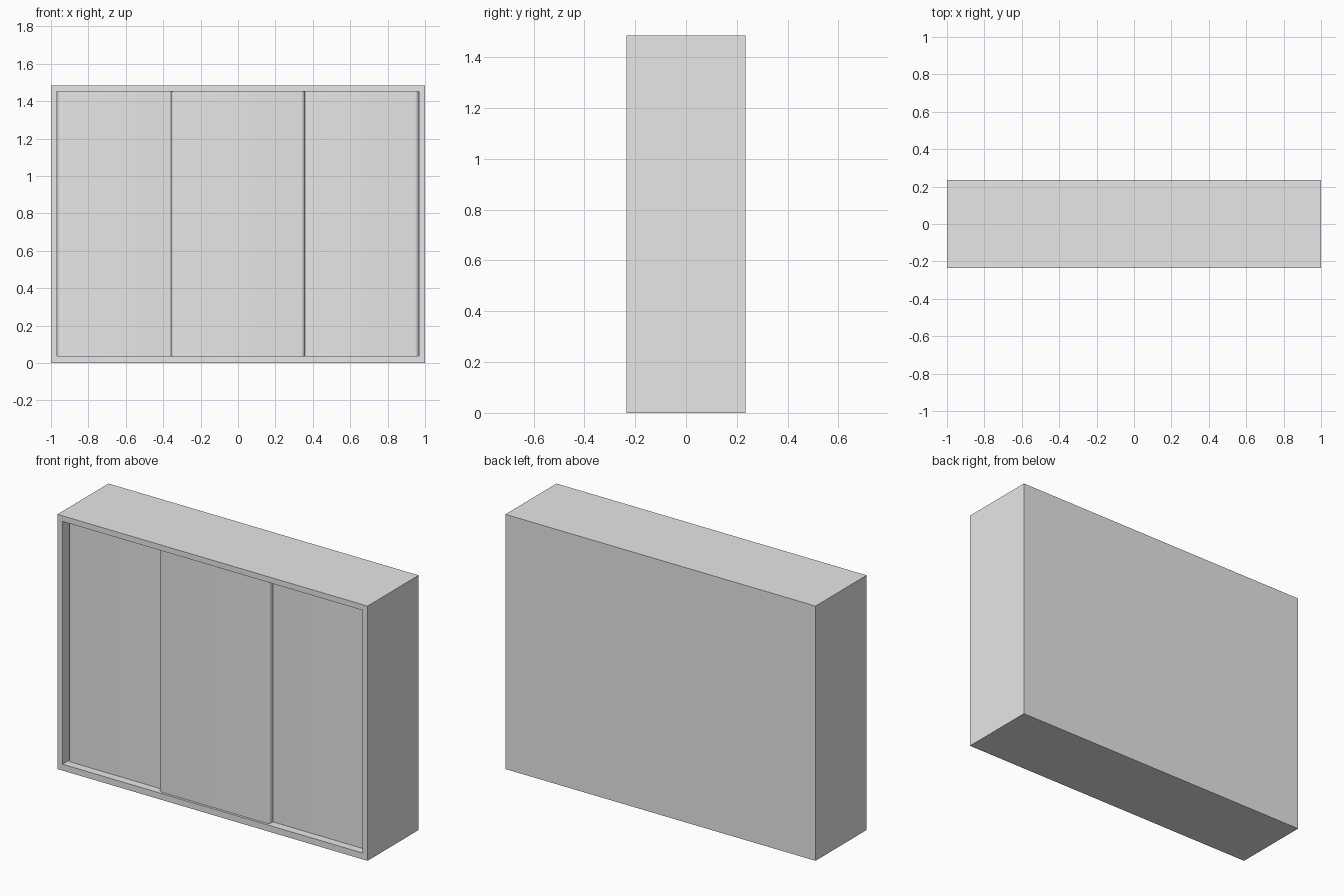
import bpy
import bmesh
from math import sin, cos, pi

W, D, H = 2.0, 0.47, 1.485        # outer size
OPEN_X, Z0, Z1 = 0.967, 0.037, 1.452   # opening of the front frame
FRONT = -D / 2

cube = bpy.data.objects.get("Cube")
if cube:
    bpy.data.objects.remove(cube, do_unlink=True)

grey = bpy.data.materials.new("light grey")
grey.use_nodes = True
colour = (0.8, 0.8, 0.8, 1)
grey.diffuse_color = colour
grey.node_tree.nodes["Principled BSDF"].inputs["Base Color"].default_value = colour


def add_object(name, bm):
    bmesh.ops.recalc_face_normals(bm, faces=bm.faces)
    mesh = bpy.data.meshes.new(name)
    bm.to_mesh(mesh)
    bm.free()
    mesh.materials.append(grey)
    obj = bpy.data.objects.new(name, mesh)
    bpy.context.collection.objects.link(obj)
    return obj


def box(name, x0, x1, y0, y1, z0, z1):
    bm = bmesh.new()
    bmesh.ops.create_cube(bm, size=1)
    for v in bm.verts:
        v.co.x = x1 if v.co.x > 0 else x0
        v.co.y = y1 if v.co.y > 0 else y0
        v.co.z = z1 if v.co.z > 0 else z0
    return add_object(name, bm)


def door(name, x0, x1, y0, thickness, r=0.022, steps=6):
    """Door panel whose front upright edges are rounded into grips."""
    arc = [i * pi / 2 / steps for i in range(steps + 1)]
    outline = [(x0, y0 + thickness)]
    outline += [(x0 + r - r * cos(a), y0 + r - r * sin(a)) for a in arc]
    outline += [(x1 - r + r * sin(a), y0 + r - r * cos(a)) for a in arc]
    outline += [(x1, y0 + thickness)]
    bm = bmesh.new()
    base = bm.faces.new([bm.verts.new((x, y, Z0)) for x, y in outline])
    top = bmesh.ops.extrude_face_region(bm, geom=[base])["geom"]
    verts = [g for g in top if isinstance(g, bmesh.types.BMVert)]
    bmesh.ops.translate(bm, verts=verts, vec=(0, 0, Z1 - Z0))
    obj = add_object(name, bm)
    bpy.ops.object.select_all(action="DESELECT")
    obj.select_set(True)
    bpy.context.view_layer.objects.active = obj
    bpy.ops.object.shade_smooth_by_angle()
    return obj


# Carcass: one block with an inset, pushed-in front opening
carcass = bmesh.new()
bmesh.ops.create_cube(carcass, size=1)
for v in carcass.verts:
    v.co = (v.co.x * W, v.co.y * D, (v.co.z + 0.5) * H)
carcass.normal_update()
front = min(carcass.faces, key=lambda f: f.calc_center_median().y)
bmesh.ops.inset_individual(carcass, faces=[front], thickness=0.02)
for v in front.verts:
    v.co.x = OPEN_X if v.co.x > 0 else -OPEN_X
    v.co.z = Z1 if v.co.z > H / 2 else Z0
pushed = bmesh.ops.extrude_face_region(carcass, geom=[front])["geom"]
bmesh.ops.delete(carcass, geom=[front], context="FACES_ONLY")
for v in [g for g in pushed if isinstance(g, bmesh.types.BMVert)]:
    v.co.y = FRONT + 0.085
add_object("wardrobe_carcass", carcass)

# Sliding doors: two on the rear track, the middle one on the front track
REAR, FORE, THICK = FRONT + 0.047, FRONT + 0.014, 0.03
door("right_sliding_door", -OPEN_X, -0.26, REAR, THICK)
door("left_sliding_door", 0.26, OPEN_X, REAR, THICK)
door("middle_sliding_door", -0.358, 0.358, FORE, THICK)
